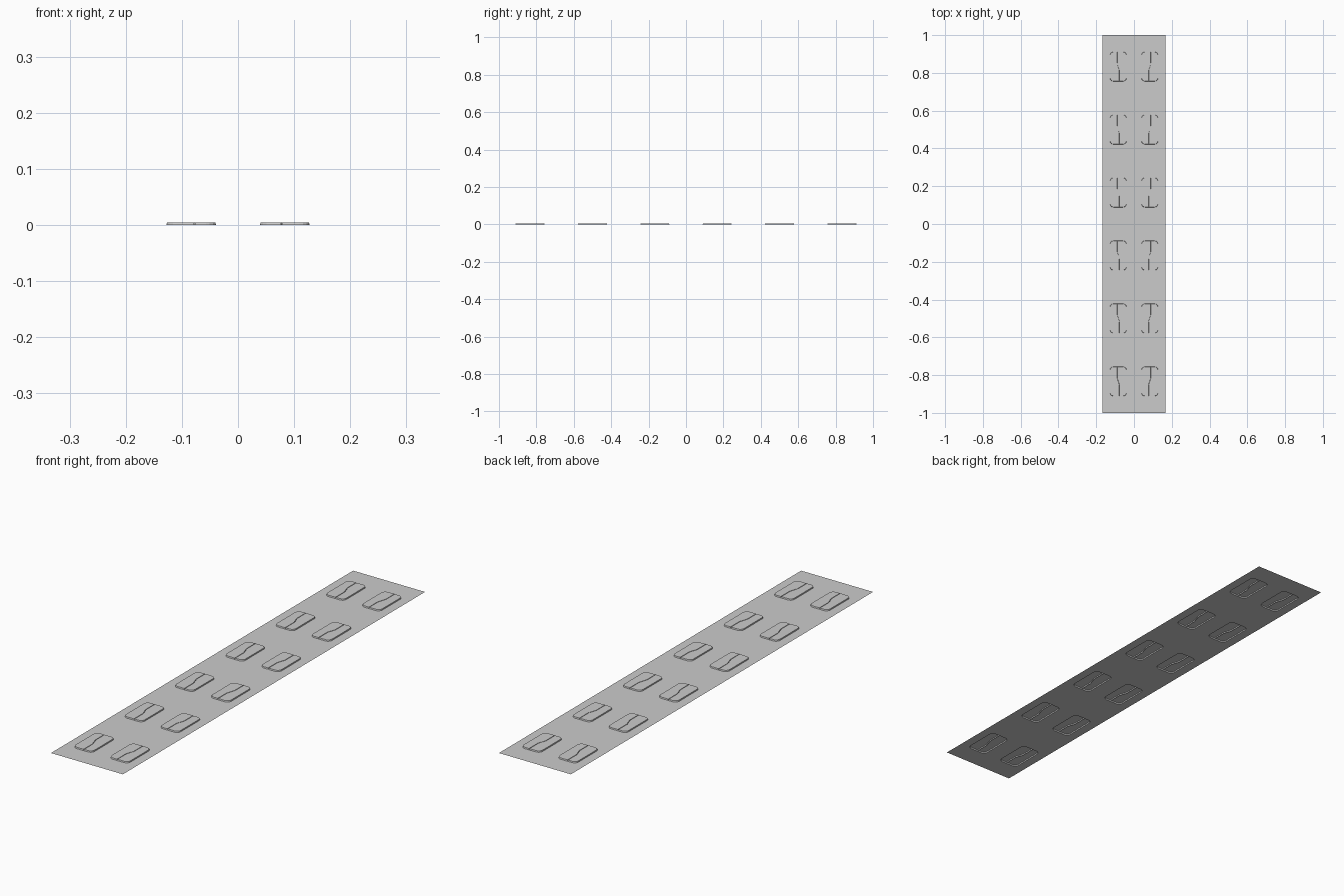
import bpy, bmesh, math

if "Cube" in bpy.data.objects:
    bpy.data.objects.remove(bpy.data.objects["Cube"])

CELL_X, CELL_Y = 1 / 6, 1 / 3      # one panel module
PAD_X, PAD_Y = 0.044, 0.078        # half size of a raised pad
RADIUS, HEIGHT = 0.018, 0.005
JOG, GAP = 0.006, 0.0006           # stepped split through each pad


def half_outline():
    """Half of a rounded pad, bounded by the stepped split line."""
    pts = []
    for sign, start in ((-1, -90), (1, 0)):
        for i in range(5):
            a = math.radians(start + i * 22.5)
            pts.append((PAD_X - RADIUS + RADIUS * math.cos(a),
                        sign * (PAD_Y - RADIUS) + RADIUS * math.sin(a)))
    pts += [(JOG + GAP, PAD_Y), (JOG + GAP, 0.018),
            (-JOG + GAP, -0.018), (-JOG + GAP, -PAD_Y)]
    return pts


def ring(bm, pts, z=0.0):
    verts = [bm.verts.new((x, y, z)) for x, y in pts]
    edges = [bm.edges.new((verts[i - 1], verts[i])) for i in range(len(verts))]
    return verts, edges


def add_cell(bm, cx, cy, side):
    # flat border around the pad
    hx, hy = CELL_X / 2, CELL_Y / 2
    corners = [(-hx, -hy), (hx, -hy), (hx, hy), (-hx, hy)]
    edges = ring(bm, [(cx + x, cy + y) for x, y in corners])[1]
    halves = []
    for turn in (1, -1):
        base = [(side * turn * x, turn * y) for x, y in half_outline()]
        mx = side * turn * PAD_X / 2
        top = [(mx + (x - mx) * 0.97, y * 0.98) for x, y in base]
        low, low_edges = ring(bm, [(cx + x, cy + y) for x, y in base])
        edges += low_edges
        halves.append((low, [(cx + x, cy + y) for x, y in top]))
    bmesh.ops.triangle_fill(bm, edges=edges, use_beauty=True)
    # sloped pad walls and flat tops
    for low, top in halves:
        up = ring(bm, top, HEIGHT)[0]
        for i in range(len(low)):
            bm.faces.new((low[i - 1], low[i], up[i], up[i - 1]))
        bm.faces.new(up)


# embossed sheet: two mirrored columns of six pads
bm = bmesh.new()
for side in (-1, 1):
    for row in range(6):
        add_cell(bm, side * CELL_X / 2, -1 + CELL_Y * (row + 0.5), side)
bmesh.ops.remove_doubles(bm, verts=bm.verts, dist=1e-5)
bm.normal_update()
for f in bm.faces:
    if f.normal.z < 0:
        f.normal_flip()
mesh = bpy.data.meshes.new("embossed_floor_panel")
bm.to_mesh(mesh)
bm.free()
panel = bpy.data.objects.new("embossed_floor_panel", mesh)
bpy.context.collection.objects.link(panel)
